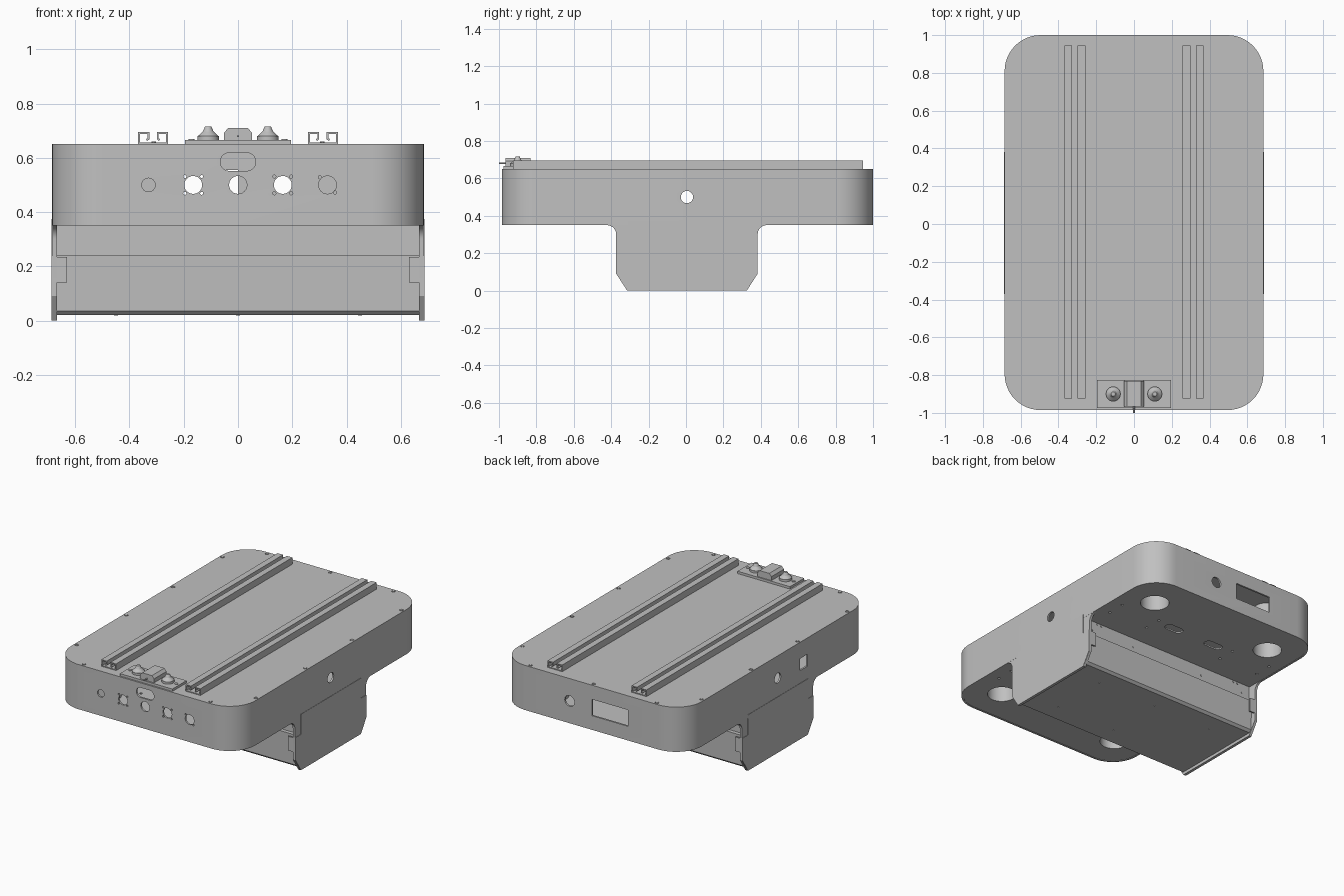
import bpy, bmesh
from math import sin, cos, pi, radians
from mathutils import Vector

if "Cube" in bpy.data.objects:
    bpy.data.objects.remove(bpy.data.objects["Cube"])

grey = bpy.data.materials.new("plain_grey")
grey.use_nodes = True
grey.diffuse_color = (0.53, 0.53, 0.53, 1)
grey.node_tree.nodes["Principled BSDF"].inputs["Base Color"].default_value = (0.53, 0.53, 0.53, 1)

PLACE = {"x": lambda u, v, w: (w, u, v),
         "y": lambda u, v, w: (u, w, v),
         "z": lambda u, v, w: (u, v, w)}


def add_prism(bm, pts, axis, lo, hi, top_scale=1):
    """Extrude a 2D outline along an axis; the far end may taper."""
    cu = sum(p[0] for p in pts) / len(pts)
    cv = sum(p[1] for p in pts) / len(pts)
    a = [bm.verts.new(PLACE[axis](u, v, lo)) for u, v in pts]
    b = [bm.verts.new(PLACE[axis](cu + (u - cu) * top_scale, cv + (v - cv) * top_scale, hi))
         for u, v in pts]
    bm.faces.new(a)
    bm.faces.new(b)
    for i in range(len(pts)):
        j = (i + 1) % len(pts)
        bm.faces.new((a[i], a[j], b[j], b[i]))


def make(name, prisms):
    """One object from a list of prism argument tuples."""
    bm = bmesh.new()
    for p in prisms:
        add_prism(bm, *p)
    bmesh.ops.recalc_face_normals(bm, faces=bm.faces)
    me = bpy.data.meshes.new(name)
    bm.to_mesh(me)
    bm.free()
    me.materials.append(grey)
    ob = bpy.data.objects.new(name, me)
    bpy.context.collection.objects.link(ob)
    return ob


def cut(ob, prisms):
    """Subtract prisms and bake the result."""
    tool = make("cutter", prisms)
    tool.hide_render = True
    mod = ob.modifiers.new("cut", "BOOLEAN")
    mod.operation, mod.solver, mod.object = "DIFFERENCE", "EXACT", tool
    deps = bpy.context.evaluated_depsgraph_get()
    me = bpy.data.meshes.new_from_object(ob.evaluated_get(deps))
    ob.modifiers.clear()
    ob.data = me
    bpy.data.objects.remove(tool)


def smooth(ob):
    bpy.ops.object.select_all(action="DESELECT")
    ob.select_set(True)
    bpy.context.view_layer.objects.active = ob
    bpy.ops.object.shade_smooth_by_angle(angle=radians(25))


def rounded(u0, u1, v0, v1, r, n=12):
    """Rounded rectangle outline."""
    pts = []
    for k, (cu, cv) in enumerate([(u1 - r, v1 - r), (u0 + r, v1 - r), (u0 + r, v0 + r), (u1 - r, v0 + r)]):
        for i in range(n + 1):
            a = (k + i / n) * pi / 2
            pts.append((cu + r * cos(a), cv + r * sin(a)))
    return pts


def rect(u0, u1, v0, v1):
    return [(u0, v0), (u1, v0), (u1, v1), (u0, v1)]


def circle(u, v, r, n=24):
    return [(u + r * cos(2 * pi * i / n), v + r * sin(2 * pi * i / n)) for i in range(n)]


W, FRONT, BACK, T = 0.685, -0.985, 1.0, 0.012
outline = rounded(-W, W, FRONT, BACK, 0.19)
inner = rounded(-W + T, W - T, FRONT + T, BACK - T, 0.19 - T)

# Skirt wall with its ports
skirt = make("skirt", [(outline, "z", 0.35, 0.642)])
cut(skirt, [(inner, "z", 0.3, 0.7)])
front = [circle(x, 0.5, 0.033) for x in (-0.165, 0, 0.165, 0.33)]
front += [circle(-0.33, 0.5, 0.025), rounded(-0.065, 0.065, 0.552, 0.618, 0.032)]
front += [circle(cx + dx, 0.5 + dz, 0.006, 8) for cx in (-0.165, 0.165)
          for dx in (-0.031, 0.031) for dz in (-0.031, 0.031)]
front += [circle(0.33 + d, 0.5 - d, 0.006, 8) for d in (-0.028, 0.028)]
back = [circle(0.165, 0.5, 0.036), rect(-0.27, 0, 0.445, 0.555)]
cut(skirt, [(p, "y", -1.1, -0.9) for p in front] + [(p, "y", 0.9, 1.1) for p in back]
    + [(circle(0.005, 0.5, 0.033), "x", s * 0.6, s * 0.75) for s in (-1, 1)]
    + [(rect(-0.31, -0.23, 0.46, 0.54), "x", -0.75, -0.6)])
smooth(skirt)

# Lid
top_plate = make("top_plate", [(outline, "z", 0.642, 0.65)])
spots = [(x, y) for x in (-0.665, 0.665) for y in (0.785, 0.26, -0.235, -0.76)]
spots += [(-0.47, 0.98), (0, 0.98), (0.47, 0.98), (-0.47, -0.962), (0.47, -0.962)]
cut(top_plate, [(circle(x, y, 0.012, 12), "z", 0.646, 0.7) for x, y in spots])
smooth(top_plate)
smooth(make("lid_screws", [(circle(x, y, 0.008, 12), "z", 0.645, 0.651) for x, y in spots]))

# Floor with round wheel pockets, slots and fixing holes
pockets = [(x, y) for x in (-0.46, 0.46) for y in (0.75, -0.74)]
floor = make("floor_plate", [(inner, "z", 0.352, 0.362)])
holes = [circle(x, y, 0.09, 32) for x, y in pockets]
holes += [rounded(x - 0.065, x + 0.065, 0.55, 0.61, 0.029) for x in (-0.16, 0.16)]
holes += [circle(x, y, 0.009, 8) for x in (-0.6, -0.3, 0.3, 0.6) for y in (0.48, 0.6, -0.48, -0.6)]
cut(floor, [(p, "z", 0.3, 0.4) for p in holes])
smooth(floor)
tubes = make("wheel_pockets", [(circle(x, y, 0.095, 32), "z", 0.355, 0.64) for x, y in pockets])
cut(tubes, [(circle(x, y, 0.09, 32), "z", 0.3, 0.63) for x, y in pockets])
smooth(tubes)

# Side legs: filleted into the skirt, chamfered at the foot
MID = 0.005
half = [(0.32, 0), (0.378, 0.09), (0.378, 0.30)]
half += [(0.428 - 0.05 * cos(a), 0.30 + 0.05 * sin(a)) for a in [i * pi / 16 for i in range(1, 9)]]
panel_half = [(0.318, 0), (0.376, 0.09), (0.376, 0.24), (0.318, 0.24), (0.318, 0.375)]


def mirrored(pts):
    return [(MID + y, z) for y, z in pts] + [(MID - y, z) for y, z in reversed(pts)]


for s, side in ((1, "left"), (-1, "right")):
    smooth(make(side + "_leg", [(mirrored(half), "x", s * 0.668, s * 0.684)]))
    smooth(make(side + "_leg_panel", [(mirrored(panel_half), "x", s * 0.684, s * 0.687)]))
    # Bent tabs on the leg edges
    make(side + "_leg_tabs", [(rect(*sorted((s * 0.63, s * 0.67)), 0.14, 0.235), "y",
                               MID + e * 0.366, MID + e * 0.376) for e in (-1, 1)])

# Central battery box
make("box_upper", [(rect(MID - 0.32, MID + 0.32, 0.24, 0.36), "x", -0.668, 0.668)])
make("box_lower", [(mirrored([(0.322, 0.02), (0.338, 0.035), (0.345, 0.24)]), "x", -0.668, 0.668)])
dots = [(x, 0.29) for x in (-0.61, -0.277, 0.277, 0.61)]
dots += [(x, 0.342) for x in (-0.572, -0.54, 0.54, 0.572)]
make("box_rivets", [(circle(x, z, 0.007, 10), "y", MID + e * 0.319, MID + e * 0.323)
                    for x, z in dots for e in (-1, 1)])
make("box_floor_rivets", [(circle(x, y, 0.007, 10), "z", 0.018, 0.021)
                          for x in (-0.45, 0, 0.45) for y in (-0.2, 0.2)])

# Slotted mounting rails
rail_half = [(0.055, 0.65), (0.055, 0.695), (0.014, 0.695), (0.014, 0.668), (0.022, 0.662),
             (0.026, 0.668), (0.02, 0.674), (0.02, 0.688), (0.048, 0.688), (0.048, 0.656)]
for s, side in ((1, "left"), (-1, "right")):
    cx = s * 0.313
    profile = [(cx + x, z) for x, z in rail_half] + [(cx - x, z) for x, z in reversed(rail_half)]
    make(side + "_rail", [(profile, "y", -0.925, 0.945)])
    make(side + "_rail_screws", [(circle(s * 0.31, y, 0.008, 10), "z", 0.655, 0.66)
                                 for y in (0.73, 0.4, -0.37, -0.7)])

# Control panel: plate, rocker and two knobs
make("control_plate", [(rect(-0.195, 0.195, -0.975, -0.825), "z", 0.65, 0.666)])
rocker = [(-0.052, 0.666), (0.052, 0.666), (0.052, 0.692), (0.036, 0.71), (-0.036, 0.71), (-0.052, 0.692)]
make("rocker_switch", [(rocker, "y", -0.965, -0.832)])
make("rocker_pin", [(circle(0, 0.68, 0.004, 8), "y", -1.0, -0.96)])
for x, side in ((0.11, "left"), (-0.11, "right")):
    smooth(make(side + "_knob", [(circle(x, -0.9, 0.04), "z", 0.666, 0.68),
                                 (circle(x, -0.9, 0.038), "z", 0.68, 0.698, 0.5),
                                 (circle(x, -0.9, 0.02), "z", 0.697, 0.716, 0.55)]))
    make(side + "_plate_screw", [(circle(x * 1.56, -0.9, 0.011, 12), "z", 0.666, 0.67)])
